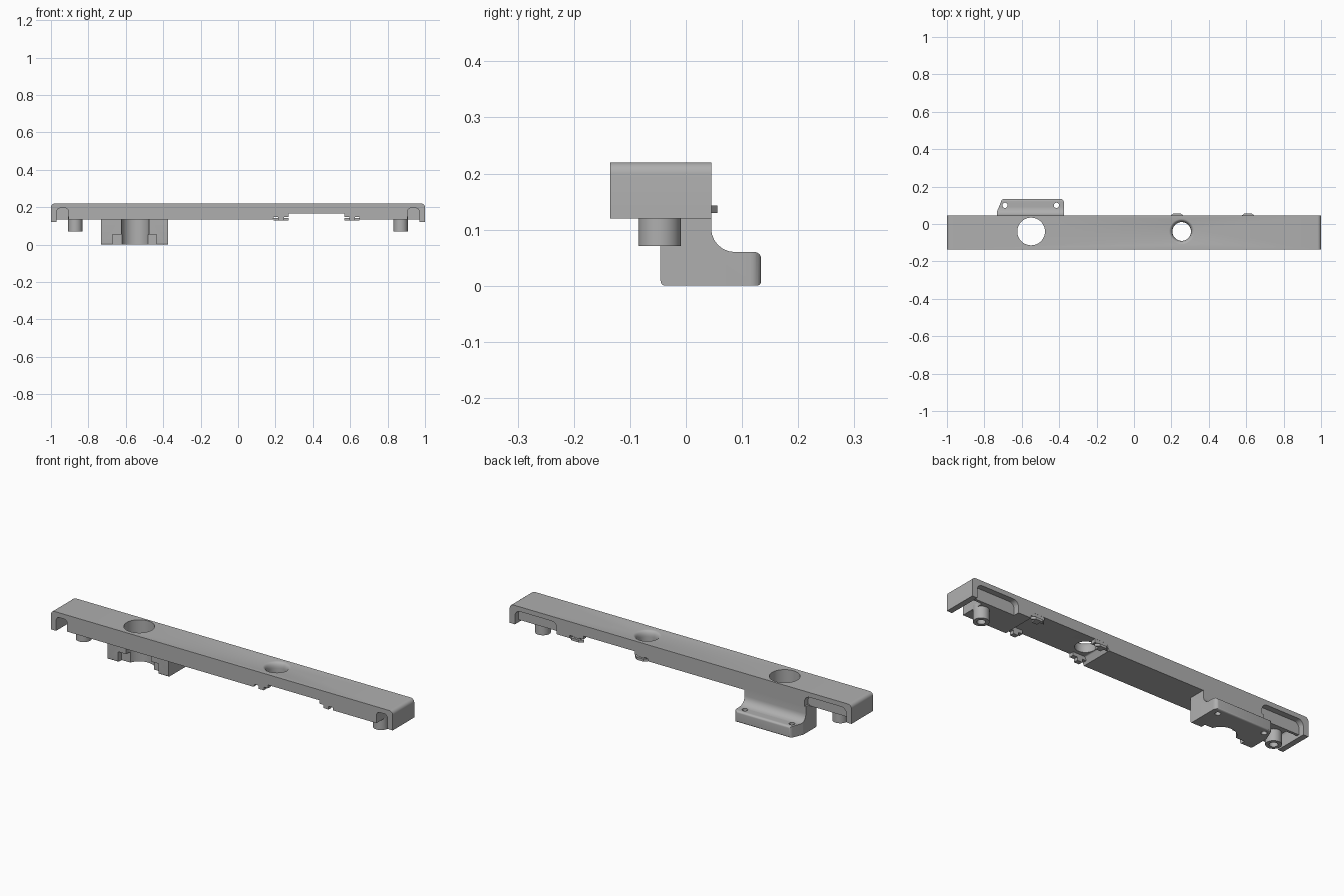
import bpy, bmesh, math
from mathutils import Vector

if "Cube" in bpy.data.objects:
    bpy.data.objects.remove(bpy.data.objects["Cube"])

grey = bpy.data.materials.new("plain_grey")
grey.use_nodes = True
colour = (0.43, 0.43, 0.43, 1)
grey.diffuse_color = colour
grey.node_tree.nodes["Principled BSDF"].inputs["Base Color"].default_value = colour


def finish(name, bm):
    bmesh.ops.recalc_face_normals(bm, faces=bm.faces)
    mesh = bpy.data.meshes.new(name)
    bm.to_mesh(mesh)
    bm.free()
    mesh.materials.append(grey)
    ob = bpy.data.objects.new(name, mesh)
    bpy.context.collection.objects.link(ob)
    return ob


def rounded(points, steps=6):
    """Outline whose corners (u, v, radius) become true arcs."""
    out = []
    for i, p in enumerate(points):
        c = Vector(p[:2])
        if len(p) < 3:
            out.append(c)
            continue
        a = (Vector(points[i - 1][:2]) - c).normalized()
        b = (Vector(points[(i + 1) % len(points)][:2]) - c).normalized()
        half = a.angle(b) / 2
        reach, w = p[2] / math.tan(half), math.sin(half)
        s, e = c + a * reach, c + b * reach
        for k in range(steps + 1):
            t = k / steps
            f, g, h = (1 - t) ** 2, 2 * w * t * (1 - t), t * t
            out.append((s * f + c * g + e * h) / (f + g + h))
    return out


def extrude(name, points, axis, lo, hi):
    place = {"X": lambda u, v, d: (d, u, v),
             "Y": lambda u, v, d: (u, d, v),
             "Z": lambda u, v, d: (u, v, d)}[axis]
    bm = bmesh.new()
    outline = rounded(points)
    rings = [[bm.verts.new(place(u, v, d)) for u, v in outline] for d in (lo, hi)]
    bm.faces.new(rings[0])
    bm.faces.new(rings[1])
    for i in range(len(outline)):
        bm.faces.new((rings[0][i - 1], rings[0][i], rings[1][i], rings[1][i - 1]))
    return finish(name, bm)


def lathe(name, profile, x, y, steps=40):
    bm = bmesh.new()
    vs = [bm.verts.new((x + r, y, z)) for r, z in profile]
    es = [bm.edges.new(pair) for pair in zip(vs, vs[1:])]
    bmesh.ops.spin(bm, geom=vs + es, cent=(x, y, 0), axis=(0, 0, 1),
                   angle=math.tau, steps=steps)
    bmesh.ops.remove_doubles(bm, verts=bm.verts, dist=0.0001)
    return finish(name, bm)


def box(name, x, y, z):
    return extrude(name, [(x[0], z[0]), (x[1], z[0]), (x[1], z[1]), (x[0], z[1])],
                   "Y", *y)


def hole(x, y, r, lo, hi):
    return lathe("cutter", [(0, lo), (r, lo), (r, hi), (0, hi)], x, y)


def combine(ob, other, operation="DIFFERENCE"):
    mod = ob.modifiers.new("cut", "BOOLEAN")
    mod.object, mod.operation, mod.solver = other, operation, "EXACT"
    bpy.context.view_layer.update()
    dg = bpy.context.evaluated_depsgraph_get()
    mesh = bpy.data.meshes.new_from_object(ob.evaluated_get(dg))
    ob.modifiers.clear()
    ob.data = mesh
    bpy.data.objects.remove(other)


HOLE_X, HOLE_Y, SINK_X = -0.55, -0.04, 0.255

# Long bar: rounded ends, short end walls and a raised stretch underneath
bar = extrude("bar", [
    (-1, 0.12), (-0.97, 0.12), (-0.97, 0.133), (0.185, 0.133), (0.2, 0.165, 0.008),
    (0.65, 0.165, 0.008), (0.65, 0.133), (0.97, 0.133), (0.97, 0.12), (1, 0.12),
    (1, 0.22, 0.02), (-1, 0.22, 0.02)], "Y", -0.135, 0.045)

# Arched openings at both ends, narrow in front and wide behind
for s in (-1, 1):
    for inner, lo, hi, r in ((0.905, -0.2, 0.0, 0.02), (0.725, 0.014, 0.1, 0.03)):
        combine(bar, extrude("cutter", [
            (s * inner, 0.1), (s * 0.97, 0.1), (s * 0.97, 0.195, r),
            (s * inner, 0.195, r)], "Y", lo, hi))

# Large through hole and flared smaller hole
combine(bar, hole(HOLE_X, HOLE_Y, 0.074, 0.05, 0.3))
flare = [(0.05 + 0.018 * (1 - math.cos(a)), 0.19 + 0.03 * math.sin(a))
         for a in (k * math.pi / 12 for k in range(7))]
combine(bar, lathe("cutter", [(0, 0.1), (0.05, 0.1)] + flare +
                   [(0.068, 0.25), (0, 0.25)], SINK_X, HOLE_Y))

# Foot bracket with a curved back, trimmed to its plan outline
foot = extrude("foot_bracket", [
    (-0.045, 0, 0.008), (0.134, 0, 0.008), (0.134, 0.06, 0.012),
    (0.045, 0.06, 0.042), (0.045, 0.14), (-0.045, 0.14)], "X", -0.75, -0.35)
combine(foot, extrude("cutter", [
    (-0.733, -0.1), (-0.375, -0.1), (-0.375, 0.1345, 0.02),
    (-0.705, 0.1345, 0.018), (-0.733, 0.065, 0.02)], "Z", -0.1, 0.3), "INTERSECT")
combine(foot, hole(HOLE_X, HOLE_Y, 0.074, -0.1, 0.3))
combine(foot, box("cutter", (-0.67, -0.435), (-0.1, -0.015), (-0.1, 0.055)))
for x in (-0.69, -0.415):
    combine(foot, hole(x, 0.1, 0.014, -0.1, 0.2))

# Hollow posts near the ends
posts = [lathe(side + "_post", [(0, 0.15), (0.038, 0.15), (0.038, 0.071),
                                (0.02, 0.071), (0.02, 0.11), (0, 0.11)],
               x, -0.047) for side, x in (("right", -0.87), ("left", 0.87))]

# Small clips under the raised stretch, on both long edges
clips = []
for where, x in (("inner", 0.23), ("outer", 0.61)):
    for edge, lo, hi in (("front", -0.1345, -0.11), ("back", 0.02, 0.0445)):
        clips.append(box(f"{where}_{edge}_clip", (x - 0.04, x + 0.04),
                         (lo, hi), (0.147, 0.17)))
        clips.append(box(f"{where}_{edge}_clip_peg", (x - 0.015, x + 0.015),
                         (lo, hi), (0.13, 0.15)))
    clips.append(extrude(f"{where}_clip_lip", [
        (x - 0.04, 0.04), (x + 0.04, 0.04), (x + 0.02, 0.056), (x - 0.02, 0.056)],
        "Z", 0.13, 0.143))

# Smooth the round faces while keeping hard edges
bpy.ops.object.select_all(action="DESELECT")
for ob in [bar, foot] + posts + clips:
    ob.select_set(True)
bpy.context.view_layer.objects.active = bar
bpy.ops.object.shade_smooth_by_angle(angle=math.radians(30))
